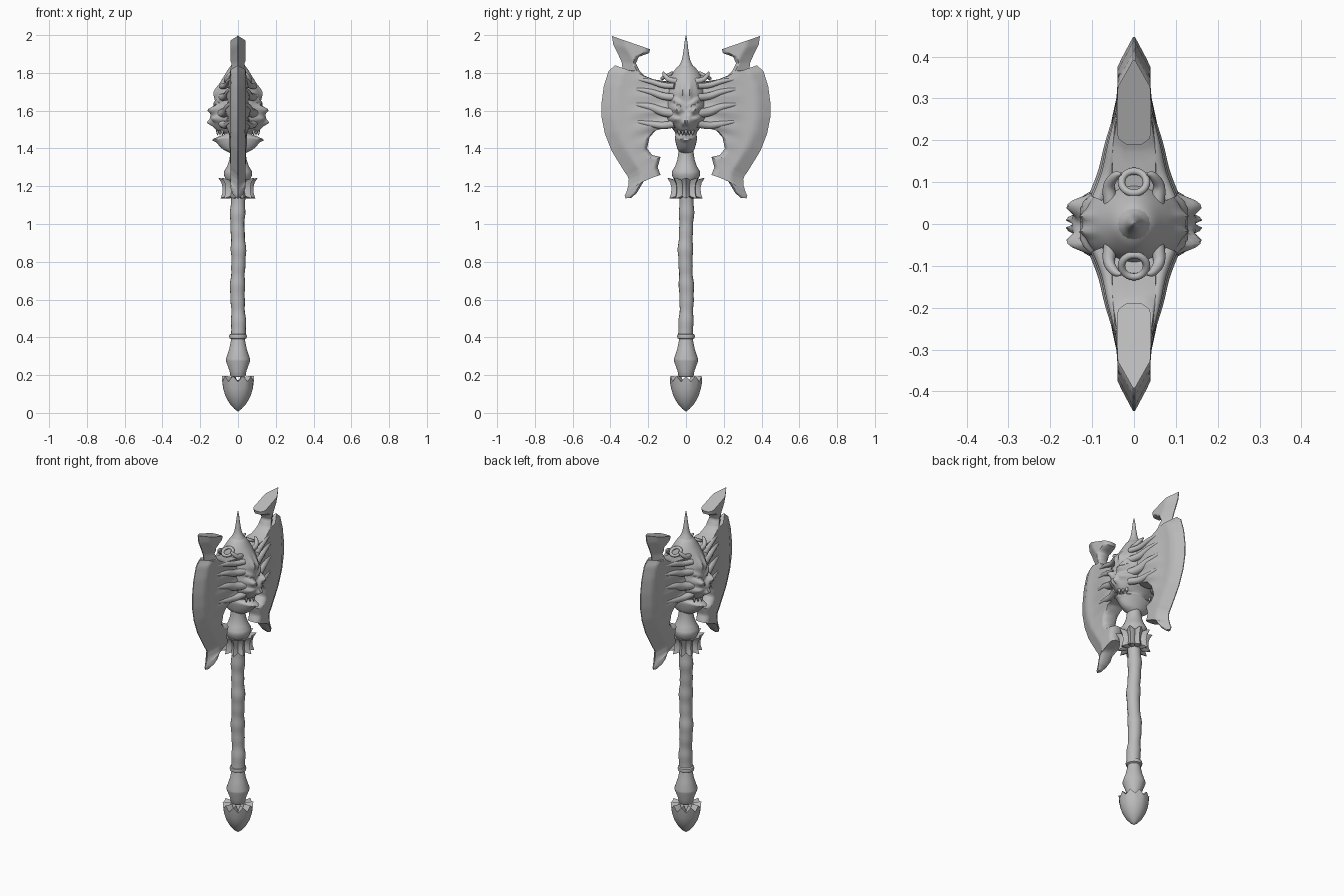
import bpy, bmesh, math
from math import sin, cos, pi, exp
from mathutils import Vector

cube = bpy.data.objects.get("Cube")
if cube:
    bpy.data.objects.remove(cube, do_unlink=True)

metal = bpy.data.materials.new("worn_grey")
metal.use_nodes = True
grey = (0.5, 0.5, 0.5, 1)
metal.diffuse_color = grey
metal.node_tree.nodes["Principled BSDF"].inputs["Base Color"].default_value = grey


def loft(name, rings, angle=40):
    """Skin closed rings of points and cap both ends."""
    bm = bmesh.new()
    rows = [[bm.verts.new(p) for p in ring] for ring in rings]
    n = len(rows[0])
    for a, b in zip(rows, rows[1:]):
        for i in range(n):
            j = (i + 1) % n
            bm.faces.new((a[i], a[j], b[j], b[i]))
    bm.faces.new(rows[0])
    bm.faces.new(rows[-1])
    bmesh.ops.recalc_face_normals(bm, faces=bm.faces)
    mesh = bpy.data.meshes.new(name)
    bm.to_mesh(mesh)
    bm.free()
    obj = bpy.data.objects.new(name, mesh)
    bpy.context.collection.objects.link(obj)
    return finish(obj, angle)


def finish(obj, angle=40):
    obj.data.materials.append(metal)
    bpy.ops.object.select_all(action='DESELECT')
    obj.select_set(True)
    bpy.context.view_layer.objects.active = obj
    bpy.ops.object.shade_smooth_by_angle(angle=math.radians(angle))
    return obj


def spline(points, steps):
    """Catmull-Rom samples through tuples of any length."""
    p = [points[0], *points, points[-1]]
    out = []
    for k in range(len(points) - 1):
        for s in range(steps):
            t = s / steps
            out.append(tuple(
                b + t * (c - a) / 2 + t * t * (a - 2.5 * b + 2 * c - d / 2)
                + t ** 3 * (1.5 * (b - c) + (d - a) / 2)
                for a, b, c, d in zip(*p[k:k + 4])))
    return out + [points[-1]]


def turned(name, profile, n=32, shape=lambda a, r, z: (r, z)):
    """Turn a (radius, height) profile; shape may vary it by angle."""
    rings = []
    for r, z in profile:
        ring = []
        for i in range(n):
            a = 2 * pi * i / n
            rr, zz = shape(a, r, z)
            ring.append((rr * cos(a), rr * sin(a), zz))
        rings.append(ring)
    return loft(name, rings)


def tube(name, path, n=10):
    """Round tube through (x, y, z, radius) points."""
    pts = spline(path, 5)
    rings = []
    for i, p in enumerate(pts):
        ahead, behind = pts[min(i + 1, len(pts) - 1)], pts[max(i - 1, 0)]
        q = (Vector(ahead[:3]) - Vector(behind[:3])).to_track_quat('Z', 'Y')
        rings.append([Vector(p[:3]) + q @ Vector((cos(t), sin(t), 0)) * p[3]
                      for t in (2 * pi * k / n for k in range(n))])
    return loft(name, rings, 60)


def bump(u, v, size_u, size_v):
    return exp(-(u / size_u) ** 2 - (v / size_v) ** 2)


# Wooden grip, slightly uneven
rings = []
for k in range(41):
    z = 0.4 + 0.76 * k / 40
    r = 0.038 + 0.002 * sin(z * 31) + 0.0015 * sin(z * 67)
    rings.append([(r * cos(a) + 0.003 * sin(z * 17), r * sin(a) + 0.003 * sin(z * 13), z)
                  for a in (2 * pi * i / 16 for i in range(16))])
loft("grip", rings)

# Turned collar below the grip
turned("lower_collar", [(.034, .19), (.042, .2), (.044, .22), (.064, .275), (.064, .285),
                        (.046, .34), (.036, .39), (.045, .395), (.047, .405),
                        (.045, .415), (.036, .42)])


# Pommel bulb with a zigzag rim
def zigzag(a, r, z):
    wave = abs((a * 10 / (2 * pi)) % 1 - 0.5) * 2
    return r, z + (0.03 * (wave - 0.5) if z > 0.17 else 0)


turned("pommel", [(.002, .008), (.02, .022), (.045, .05), (.067, .09), (.079, .13),
                  (.086, .18), (.079, .181), (.04, .175)], 40, zigzag)


# Flared crown of ten pointed flutes
def fluted(a, r, z):
    wave = abs((a * 10 / (2 * pi)) % 1 - 0.5) * 2
    end = (z - 1.19) / 0.05
    return r * (0.72 + 0.28 * wave), z + 0.012 * end * (wave - 0.6)


turned("crown_collar", [(.05, 1.14), (.092, 1.14), (.083, 1.165), (.081, 1.19),
                        (.087, 1.215), (.105, 1.24), (.08, 1.235), (.05, 1.22)], 80, fluted)

# Bell neck under the head
turned("neck", [(.05, 1.2), (.066, 1.24), (.075, 1.26), (.073, 1.28), (.058, 1.305),
                (.046, 1.34), (.04, 1.38), (.04, 1.43)])

# Two-faced skull: (height, half depth, half width)
levels = spline([(1.375, .04, .03), (1.4, .085, .046), (1.45, .122, .058), (1.475, .075, .056),
                 (1.497, .115, .066), (1.53, .135, .095), (1.565, .147, .11), (1.6, .125, .112),
                 (1.66, .122, .108), (1.7, .12, .103), (1.75, .094, .092), (1.79, .07, .077),
                 (1.825, .048, .052), (1.845, .028, .028)], 6)
rings = []
for z, rx, ry in levels:
    ring = []
    for i in range(72):
        a = 2 * pi * i / 72
        x, y = rx * cos(a) * (0.85 + 0.15 * abs(cos(a))), ry * sin(a)
        w = abs(y)
        relief = (-0.05 * bump(w - .046, z - 1.605 - .35 * (w - .046), .026, .02)  # eye sockets
                  + 0.018 * bump(w - .05, z - 1.648 - .6 * (w - .05), .045, .014)  # brows
                  - 0.03 * bump(w - .012, z - 1.535, .009, .016)                   # nostrils
                  + 0.012 * bump(w - .06, z - 1.555, .025, .015)                   # cheeks
                  - 0.012 * bump(w - .02, z - 1.7, .008, .04)                      # forehead folds
                  - 0.018 * bump(w, z - 1.445 - 6 * w * w, .05, .007))             # lower lip
        ring.append((x + math.copysign(relief, x) * min(1, abs(cos(a)) * 2), y, z))
    rings.append(ring)
loft("skull", rings, 60)

# Top spike
turned("spike", spline([(.05, 1.815), (.036, 1.84), (.022, 1.87), (.013, 1.92),
                        (.008, 1.96), (.002, 1.997)], 4), 16)

# Fangs on both faces
for sx in (-1, 1):
    for y in (-.036, -.018, 0, .018, .036):
        x = sx * (.108 - abs(y) * .7)
        tube("tooth", [(x, y, 1.505, .009), (x, y, 1.485, .007), (x, y, 1.468, .001)], 8)

# Blade stations: inner y, inner z, outer y, outer z, from the horn down to the lower tip
stations = [(.19, 1.925, .392, 1.995), (.195, 1.905, .385, 1.95), (.25, 1.885, .36, 1.9),
            (.265, 1.85, .34, 1.855), (.245, 1.81, .335, 1.815), (.22, 1.785, .375, 1.84),
            (.17, 1.765, .41, 1.81), (.06, 1.75, .435, 1.73), (.06, 1.65, .447, 1.64),
            (.06, 1.56, .446, 1.56), (.09, 1.51, .43, 1.48), (.155, 1.5, .395, 1.39),
            (.193, 1.46, .365, 1.34), (.206, 1.4, .34, 1.3), (.18, 1.365, .325, 1.275),
            (.135, 1.355, .31, 1.255), (.15, 1.3, .303, 1.235), (.135, 1.26, .305, 1.205),
            (.22, 1.232, .315, 1.17), (.26, 1.165, .325, 1.15), (.29, 1.138, .32, 1.136)]


def lerp_stations(steps):
    for a, b in zip(stations, stations[1:]):
        for s in range(steps):
            yield [u + (v - u) * s / steps for u, v in zip(a, b)]
    yield stations[-1]


def half_thickness(y, z, to_edge, to_inner):
    t = 0.04 * min(1, 0.06 + to_edge / 0.075)
    root = max(0, min(1, (0.31 - y) / 0.12)) * bump(0, z - 1.6, 1, .17)
    folds = 0.75 + 0.25 * sin(95 * (z - 1.6) * (1 - y) + 9 * y)
    rim = min(1, 0.45 + to_inner / 0.03)
    return (t + 0.028 * root * folds) * rim


across = 16
for side, label in ((1, "back"), (-1, "front")):
    rings = []
    for iy, iz, oy, oz in lerp_stations(4):
        width = math.hypot(oy - iy, oz - iz)
        near, far = [], []
        for k in range(across + 1):
            s = k / across
            y, z = iy + (oy - iy) * s, iz + (oz - iz) * s
            h = half_thickness(y, z, width * (1 - s), width * s)
            near.append((h, side * y, z))
            far.append((-h, side * y, z))
        rings.append(near + far[::-1])
    loft(label + "_blade", rings, 45)

    # Sinews stretching from the skull across the blade root
    for sx in (-1, 1):
        for z0, z1, fat in ((1.73, 1.755, .016), (1.67, 1.7, .02),
                            (1.585, 1.62, .025), (1.53, 1.53, .02)):
            tube(label + "_sinew", [(sx * .085, side * .06, z0, fat),
                                    (sx * .062, side * .12, (z0 + z1) / 2 - .008, fat),
                                    (sx * .05, side * .19, z1, fat * .8),
                                    (sx * .035, side * .27, z1 + .015, fat * .4)])
        # Curled temple horns
        tube(label + "_temple_horn", [(sx * .055, side * .05, 1.755, .018),
                                      (sx * .06, side * .09, 1.765, .014),
                                      (sx * .045, side * .115, 1.79, .01),
                                      (sx * .03, side * .12, 1.805, .003)])

    # Ring beside the crown of the head
    bpy.ops.mesh.primitive_torus_add(major_radius=.03, minor_radius=.009, major_segments=24,
                                     minor_segments=8, location=(0, side * .1, 1.785),
                                     rotation=(side * -.5, 0, 0))
    ring_obj = bpy.context.object
    ring_obj.name = label + "_ring"
    finish(ring_obj, 60)
